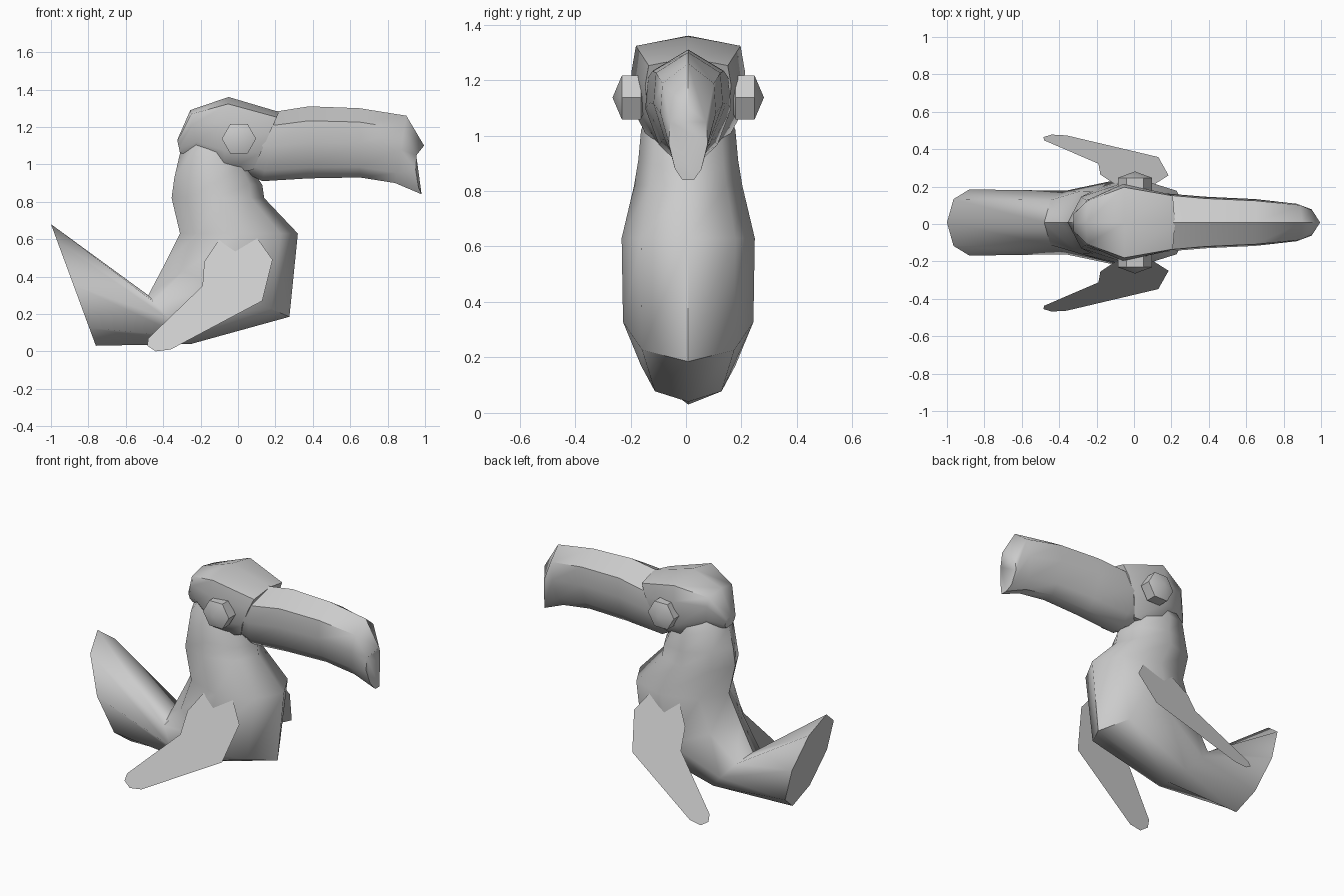
import bpy, bmesh, math
from mathutils import Matrix

if "Cube" in bpy.data.objects:
    bpy.data.objects.remove(bpy.data.objects["Cube"])

Y0 = 0.008  # the body sits a touch off the centre line


def finish(name, bm):
    bmesh.ops.recalc_face_normals(bm, faces=bm.faces)
    me = bpy.data.meshes.new(name)
    bm.to_mesh(me)
    bm.free()
    ob = bpy.data.objects.new(name, me)
    bpy.context.collection.objects.link(ob)
    return ob


def loft(name, half, rings):
    """half: (fraction from top to bottom, width factor); rings: top xz, bottom xz, half width, side shift in x."""
    section = half + [(s, -w) for s, w in reversed(half) if w > 0]
    bm = bmesh.new()
    loops = []
    for (tx, tz), (bx, bz), hw, bow in rings:
        loops.append([bm.verts.new((tx + (bx - tx) * s + bow * abs(w), Y0 + w * hw, tz + (bz - tz) * s))
                      for s, w in section])
    n = len(section)
    for a, b in zip(loops, loops[1:]):
        for i in range(n):
            j = (i + 1) % n
            bm.faces.new((a[i], a[j], b[j], b[i]))
    bm.faces.new(loops[0])
    bm.faces.new(loops[-1])
    return finish(name, bm)


# Body and tail: one eight-sided tube from neck to tail end
octagon = [((1 - math.cos(a)) / 2, max(0, round(math.sin(a), 4))) for a in [i * math.pi / 4 for i in range(5)]]
loft("body_and_tail", octagon, [
    ((-0.25, 1.14), (0.03, 1.10), 0.13, 0),
    ((-0.31, 1.06), (0.07, 0.98), 0.17, 0),
    ((-0.34, 0.93), (0.13, 0.89), 0.18, 0),
    ((-0.355, 0.82), (0.14, 0.82), 0.195, 0),
    ((-0.31, 0.63), (0.32, 0.63), 0.24, 0),
    ((-0.39, 0.47), (0.275, 0.185), 0.235, 0),
    ((-0.48, 0.30), (-0.25, 0.04), 0.17, 0),
    ((-1.00, 0.68), (-0.76, 0.03), 0.177, 0),
])

# Head: boxy section with a flat crown
loft("head", [(0, 0), (0.09, 0.92), (0.32, 1), (0.7, 0.92), (1, 0.6)], [
    ((-0.325, 1.13), (-0.31, 1.06), 0.05, 0),
    ((-0.255, 1.29), (-0.21, 1.05), 0.125, 0),
    ((-0.05, 1.36), (-0.08, 0.95), 0.205, 0),
    ((0.22, 1.28), (0.08, 0.97), 0.155, 0),
])

# Beak: long, narrow underneath, hooked at the tip
loft("beak", [(0, 0), (0.2, 0.93), (0.5, 1), (0.85, 0.68), (1, 0.3)], [
    ((0.05, 1.27), (0.05, 0.95), 0.14, 0),
    ((0.22, 1.285), (0.13, 0.91), 0.155, 0),
    ((0.38, 1.31), (0.38, 0.925), 0.138, 0),
    ((0.65, 1.30), (0.65, 0.93), 0.125, 0),
    ((0.90, 1.26), (0.84, 0.90), 0.10, 0),
    ((0.995, 1.10), (0.995, 0.84), 0.07, -0.045),
])

# Eyes and wings, one pair per side
wing = [(-0.1, 0.6), (0, 0.6), (0.1, 0.61), (0.185, 0.49), (0.13, 0.27), (-0.36, 0.01), (-0.44, 0.0),
        (-0.485, 0.03), (-0.48, 0.07), (-0.19, 0.35), (-0.18, 0.48)]
for side, label in ((-1, "right"), (1, "left")):
    bm = bmesh.new()
    bmesh.ops.create_uvsphere(bm, u_segments=6, v_segments=3, radius=1)
    bmesh.ops.transform(bm, verts=bm.verts, matrix=(
        Matrix.Translation((0.005, Y0 + side * 0.205, 1.137)) @ Matrix.Diagonal((0.106, 0.068, 0.106, 1))
        @ Matrix.Rotation(math.pi / 2, 4, 'X') @ Matrix.Rotation(math.pi / 2, 4, 'Z')))
    finish(label + "_eye", bm)

    bm = bmesh.new()
    bm.faces.new([bm.verts.new((x, 0.005 + side * (0.473 - 0.445 * z), z)) for x, z in wing])
    finish(label + "_wing", bm)

# Soft shading with the strong creases kept
bpy.ops.object.select_all(action='SELECT')
bpy.context.view_layer.objects.active = bpy.data.objects["head"]
bpy.ops.object.shade_smooth_by_angle(angle=math.radians(50))
